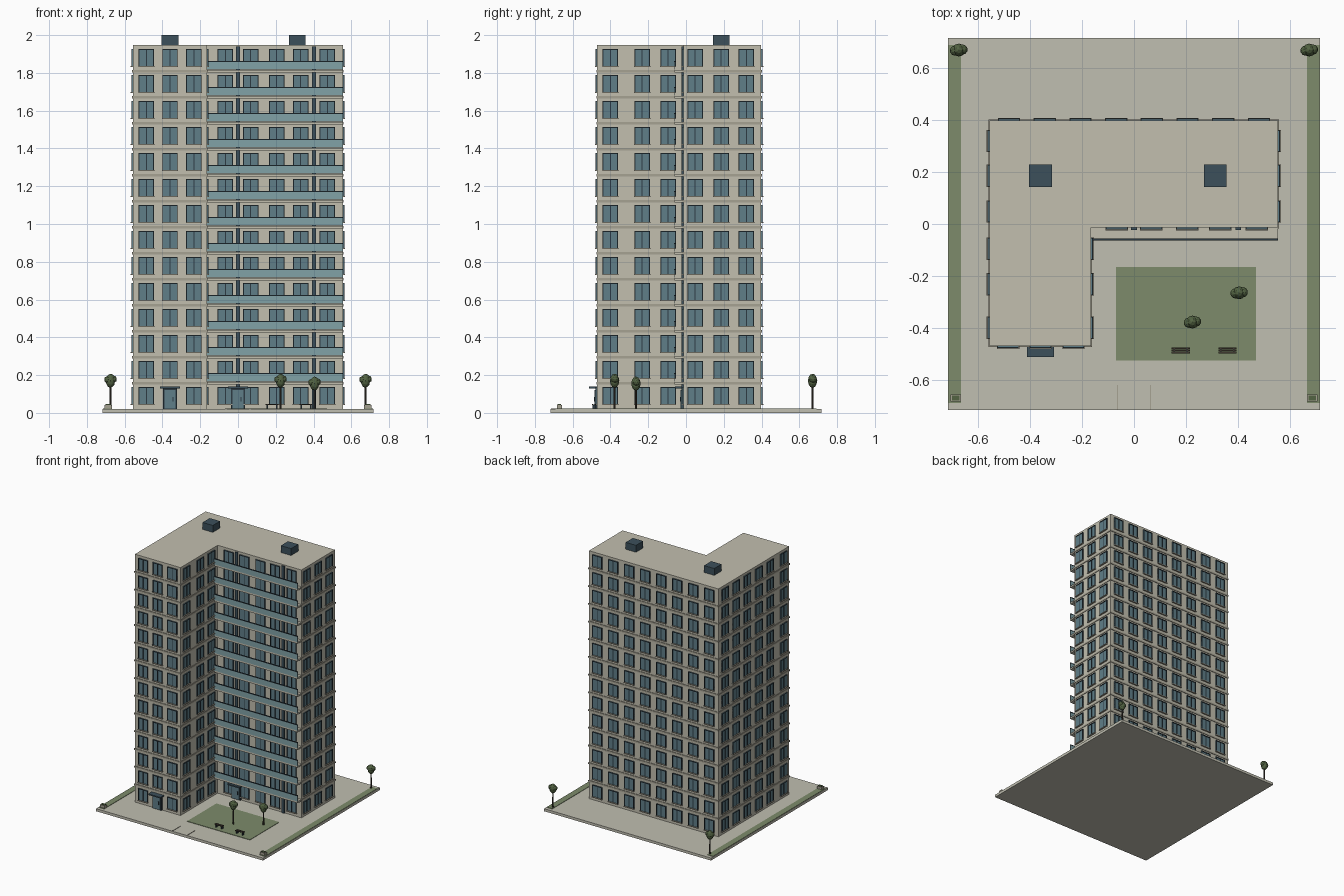
import bpy, bmesh
from mathutils import Matrix, Vector

cube = bpy.data.objects.get("Cube")
if cube:
    bpy.data.objects.remove(cube)

COLOURS = {
    "wall": (0.54, 0.52, 0.43),
    "ledge": (0.38, 0.36, 0.29),
    "paving": (0.53, 0.52, 0.44),
    "glass": (0.115, 0.21, 0.25),
    "frame": (0.025, 0.042, 0.055),
    "balcony_glass": (0.22, 0.36, 0.39),
    "dark_metal": (0.045, 0.08, 0.105),
    "grass": (0.205, 0.26, 0.145),
    "foliage": (0.085, 0.125, 0.055),
    "wood": (0.05, 0.04, 0.03),
}
NAMES = list(COLOURS)
for key, rgb in COLOURS.items():
    m = bpy.data.materials.new(key)
    m.use_nodes = True
    m.diffuse_color = (*rgb, 1)
    bsdf = m.node_tree.nodes["Principled BSDF"]
    bsdf.inputs["Base Color"].default_value = (*rgb, 1)
    bsdf.inputs["Roughness"].default_value = 0.8

FLOORS, STEP, BASE = 14, 0.1376, 0.02
ROOF = BASE + FLOORS * STEP
LEFT, RIGHT, INNER = -0.557, 0.555, -0.165
BACK, MID, FRONT = 0.398, -0.014, -0.47


class Part:
    """Collects coloured pieces into one named object."""

    def __init__(self, name):
        self.name, self.bm, self.used = name, bmesh.new(), []

    def paint(self, verts, colour):
        if colour not in self.used:
            self.used.append(colour)
        for f in {f for v in verts for f in v.link_faces}:
            f.material_index = self.used.index(colour)

    def box(self, colour, a, b):
        a, b = Vector(a), Vector(b)
        size = Vector(abs(q - p) for p, q in zip(a, b))
        mat = Matrix.Translation((a + b) / 2) @ Matrix.Diagonal((*size, 1))
        self.paint(bmesh.ops.create_cube(self.bm, matrix=mat)["verts"], colour)

    def rod(self, colour, x, y, z0, z1, r0, r1):
        mat = Matrix.Translation((x, y, (z0 + z1) / 2))
        made = bmesh.ops.create_cone(self.bm, cap_ends=True, segments=8, radius1=r0,
                                     radius2=r1, depth=z1 - z0, matrix=mat)
        self.paint(made["verts"], colour)

    def ball(self, colour, centre, r, squash):
        mat = Matrix.Translation(centre) @ Matrix.Diagonal((1, 1, squash, 1))
        made = bmesh.ops.create_icosphere(self.bm, subdivisions=2, radius=r, matrix=mat)
        self.paint(made["verts"], colour)

    def finish(self):
        mesh = bpy.data.meshes.new(self.name)
        self.bm.to_mesh(mesh)
        self.bm.free()
        for c in self.used:
            mesh.materials.append(bpy.data.materials[c])
        ob = bpy.data.objects.new(self.name, mesh)
        bpy.context.collection.objects.link(ob)
        return ob


# Ground slab, lawns and path edges
p = Part("ground_slab")
p.box("paving", (-0.717, -0.717, 0), (0.717, 0.717, BASE))
p.finish()
p = Part("lawns")
p.box("grass", (-0.07, -0.525, BASE), (0.47, -0.165, BASE + 0.003))
for s in (-1, 1):
    p.box("grass", (s * 0.667, -0.69, BASE), (s * 0.715, 0.69, BASE + 0.003))
p.finish()
p = Part("path_edges")
for s in (-1, 1):
    p.box("ledge", (s * 0.061, -0.715, BASE), (s * 0.065, -0.62, BASE + 0.003))
p.finish()

# Building wings, with a ledge at every floor
wings = {"rear_wing": ((LEFT, MID), (RIGHT, BACK)),
         "front_wing": ((LEFT, FRONT), (INNER, 0))}
for name, (lo, hi) in wings.items():
    p = Part(name)
    p.box("wall", (*lo, BASE), (*hi, ROOF))
    p.finish()
    p = Part(name + "_ledges")
    e = 0.004
    for i in range(1, FLOORS):
        z = BASE + i * STEP
        p.box("ledge", (lo[0] - e, lo[1] - e, z - 0.006), (hi[0] + e, hi[1] + e, z + 0.006))
    p.finish()


def windows(name, axis, wall, out, centres, ground_skip=()):
    """Grid of framed windows on a wall; axis is the one the wall runs along."""
    p = Part(name)

    def piece(colour, u0, u1, z0, z1, depth):
        if axis == "x":
            p.box(colour, (u0, wall, z0), (u1, wall + out * depth, z1))
        else:
            p.box(colour, (wall, u0, z0), (wall + out * depth, u1, z1))

    half, bar = 0.041, 0.005
    for i in range(FLOORS):
        z0 = BASE + i * STEP + 0.027
        z1 = z0 + 0.091
        for c in centres:
            if i == 0 and c in ground_skip:
                continue
            a, b = c - half, c + half
            piece("glass", a, b, z0, z1, 0.004)
            piece("frame", a, a + bar, z0, z1, 0.008)
            piece("frame", b - bar, b, z0, z1, 0.008)
            piece("frame", c - bar / 2, c + bar / 2, z0, z1, 0.007)
            piece("frame", a, b, z1 - bar, z1, 0.008)
            piece("ledge", a - 0.002, b + 0.002, z0 - 0.005, z0 + 0.001, 0.011)
    p.finish()


end_cols = [0.32, 0.186, 0.048]
wing_cols = [-0.095, -0.232, -0.4]
windows("rear_windows", "x", BACK, 1, [(i - 3.5) * 0.1375 for i in range(8)])
windows("end_windows", "y", RIGHT, 1, end_cols)
windows("inner_windows", "y", INNER, 1, wing_cols)
windows("side_windows", "y", LEFT, -1, end_cols + wing_cols)
windows("front_windows", "x", FRONT, -1, [-0.485, -0.36, -0.233], [-0.36])
windows("balcony_windows", "x", MID, -1, [-0.067, 0.067, 0.205, 0.332, 0.473])

# Balconies
p = Part("balconies")
for i in range(1, FLOORS):
    z = BASE + i * STEP
    p.box("wall", (INNER, -0.06, z - 0.006), (RIGHT, MID, z + 0.007))
    p.box("balcony_glass", (INNER, -0.062, z + 0.008), (RIGHT, -0.057, z + 0.048))
    p.box("frame", (INNER, -0.063, z + 0.048), (RIGHT, -0.056, z + 0.054))
p.finish()

# Vertical dark strips between the balcony windows
p = Part("wall_strips")
for x in (0, 0.402):
    p.box("dark_metal", (x - 0.011, MID - 0.009, BASE), (x + 0.011, MID, ROOF - 0.008))
p.finish()

# Entrances
for name, x, y in (("front_entrance", -0.36, FRONT), ("courtyard_entrance", 0, MID)):
    p = Part(name)
    p.box("frame", (x - 0.038, y - 0.01, BASE), (x + 0.038, y, 0.13))
    p.box("glass", (x - 0.03, y - 0.014, BASE + 0.004), (x + 0.03, y, 0.122))
    p.box("frame", (x + 0.014, y - 0.018, 0.06), (x + 0.018, y, 0.085))
    p.box("dark_metal", (x - 0.052, y - 0.043, 0.13), (x + 0.052, y, 0.139))
    p.finish()

# Roof housings
p = Part("roof_housings")
for x in (-0.36, 0.313):
    p.box("dark_metal", (x - 0.044, 0.142, ROOF), (x + 0.044, 0.23, 2))
p.finish()

# Trees
for i, (x, y, top) in enumerate([(-0.675, 0.67, 0.21), (0.675, 0.67, 0.21),
                                 (0.225, -0.378, 0.21), (0.405, -0.265, 0.195)]):
    p = Part(f"tree_{i + 1}")
    p.rod("wood", x, y, BASE, top - 0.04, 0.006, 0.004)
    p.ball("foliage", (x, y, top - 0.04), 0.025, 1.5)
    p.ball("foliage", (x - 0.014, y - 0.002, top - 0.034), 0.02, 1)
    p.ball("foliage", (x + 0.014, y + 0.002, top - 0.032), 0.02, 1)
    p.finish()

# Benches
for i, x in enumerate((0.18, 0.36)):
    p = Part(f"bench_{i + 1}")
    for k in range(3):
        y = -0.498 + k * 0.008
        p.box("wood", (x - 0.035, y, 0.043), (x + 0.035, y + 0.006, 0.048))
    for s in (-1, 1):
        p.box("frame", (x + s * 0.022, -0.496, BASE), (x + s * 0.028, -0.478, 0.043))
    p.finish()

# Planters
for name, s in (("right_planter", -1), ("left_planter", 1)):
    p = Part(name)
    x, y = s * 0.687, -0.67
    p.box("ledge", (x - 0.02, y - 0.014, BASE), (x + 0.02, y + 0.014, 0.042))
    p.box("foliage", (x - 0.015, y - 0.009, 0.04), (x + 0.015, y + 0.009, 0.047))
    p.finish()
